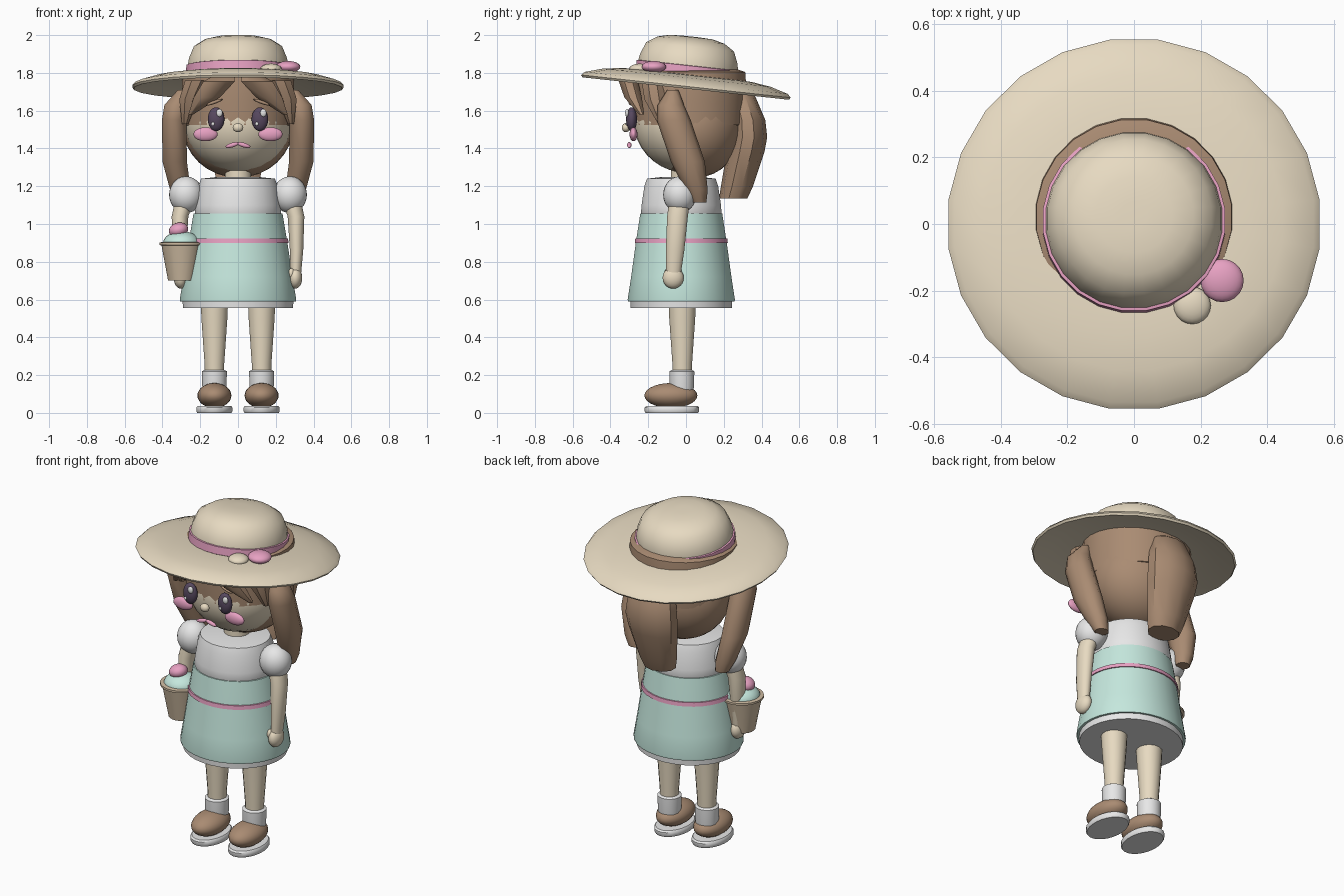
import bpy, bmesh
from math import sin, cos, pi, radians
from mathutils import Matrix, Euler, Vector

cube = bpy.data.objects.get("Cube")
if cube:
    bpy.data.objects.remove(cube, do_unlink=True)


def material(name, r, g, b):
    m = bpy.data.materials.new(name)
    m.use_nodes = True
    m.diffuse_color = (r, g, b, 1)
    m.node_tree.nodes["Principled BSDF"].inputs["Base Color"].default_value = (r, g, b, 1)
    return m


cream = material("straw cream", .82, .72, .55)
skin = material("light skin", .81, .71, .54)
brown = material("hair brown", .40, .26, .17)
white = material("white", .92, .92, .92)
mint = material("mint green", .57, .82, .74)
pink = material("rose pink", .83, .37, .56)
dark = material("dark plum", .095, .065, .115)
tan = material("basket tan", .62, .50, .36)


def finish(name, bm, mat, angle=40):
    bmesh.ops.recalc_face_normals(bm, faces=bm.faces)
    mesh = bpy.data.meshes.new(name)
    bm.to_mesh(mesh)
    bm.free()
    mesh.materials.append(mat)
    mesh.shade_smooth()
    mesh.set_sharp_from_angle(angle=radians(angle))
    ob = bpy.data.objects.new(name, mesh)
    bpy.context.scene.collection.objects.link(ob)
    return ob


def loft(name, rings, mat, sides=24, angle=40):
    """Skin horizontal elliptical rings (x, y, z, rx, ry) and cap both ends."""
    bm = bmesh.new()
    loops = []
    for x, y, z, rx, ry in rings:
        turns = [2 * pi * (i + .5) / sides for i in range(sides)]
        loops.append([bm.verts.new((x + rx * cos(t), y + ry * sin(t), z)) for t in turns])
    for a, b in zip(loops, loops[1:]):
        for i in range(sides):
            j = (i + 1) % sides
            bm.faces.new((a[i], a[j], b[j], b[i]))
    bm.faces.new(loops[0])
    bm.faces.new(loops[-1])
    return finish(name, bm, mat, angle)


def lathe(name, profile, mat, x=0, y=0, stretch=1, sides=24):
    return loft(name, [(x, y, z, r, r * stretch) for r, z in profile], mat, sides)


def ball(name, loc, size, mat, tilt=0, seg=20):
    bm = bmesh.new()
    bmesh.ops.create_uvsphere(bm, u_segments=seg, v_segments=seg // 2 + 2, radius=1)
    bm.transform(Matrix.LocRotScale(Vector(loc), Euler((0, radians(tilt), 0)), Vector(size)))
    return finish(name, bm, mat, 60)


# Head, hair mass and neck
lathe("neck", [(.072, 1.20), (.07, 1.34)], skin, y=-.01, sides=16)
ball("head", (0, .01, 1.54), (.285, .285, .27), skin, seg=32)
ball("back_hair", (0, .05, 1.52), (.293, .25, .275), brown, seg=28)
lathe("hair_cap", [(.28, 1.52), (.293, 1.525), (.30, 1.65), (.30, 1.75), (.296, 1.805),
                   (.25, 1.82)], brown, y=.02)

# Hair hanging at the back
loft("back_ponytail", [(0, .26, 1.73, .05, .03), (0, .29, 1.68, .11, .075),
                       (0, .325, 1.55, .15, .095), (0, .33, 1.46, .16, .10),
                       (0, .315, 1.38, .15, .10), (0, .27, 1.20, .115, .085),
                       (0, .25, 1.135, .095, .075)], brown, 10, 45)

# Hat, tilted up at the front
hat = [
    lathe("hat_brim", [(.27, .03), (.45, .005), (.555, -.018), (.563, -.006), (.545, .012),
                       (.45, .04), (.35, .054), (.26, .058)], cream),
    lathe("hat_crown", [(.268, .03), (.268, .10), (.262, .14), (.235, .205), (.18, .24),
                        (.115, .256), (.04, .259)], cream),
    lathe("hat_ribbon", [(.268, .055), (.277, .06), (.276, .104), (.268, .106)], pink),
]
for part in hat:
    part.location = (0, 0, 1.735)
    part.rotation_euler.x = radians(-6.2)
ball("hat_pink_flower", (.265, -.17, 1.832), (.065, .065, .031), pink)
ball("hat_cream_flower", (.175, -.245, 1.822), (.056, .056, .027), cream)

# Dress
lathe("blouse", [(.22, 1.03), (.231, 1.06), (.228, 1.10), (.212, 1.20), (.197, 1.24), (.10, 1.25)],
      white, y=-.025, stretch=.93)
lathe("skirt", [(.308, .59), (.31, .60), (.29, .72), (.263, .90), (.237, 1.055), (.2, 1.055)],
      mint, y=-.025, stretch=.92, sides=32)
lathe("waist_ribbon", [(.25, .897), (.269, .899), (.266, .922), (.25, .924)],
      pink, y=-.025, stretch=.92, sides=32)
lathe("petticoat", [(.293, .555), (.295, .60)], white, y=-.025, stretch=.92, sides=32)

# Nose
ball("nose", (0, -.318, 1.51), (.028, .022, .024), skin)

# Paired parts
for s, side in ((1, "left"), (-1, "right")):
    # Side hair and fringe
    loft(side + "_side_lock", [
        (s * .29, -.07, 1.71, .03, .03), (s * .325, -.08, 1.63, .068, .07),
        (s * .338, -.065, 1.55, .068, .09), (s * .335, .01, 1.33, .068, .09),
        (s * .305, .055, 1.18, .057, .06), (s * .29, .07, 1.115, .04, .038)], brown, 10, 45)
    loft(side + "_fringe_lock", [
        (s * .065, -.275, 1.795, .05, .025), (s * .10, -.305, 1.755, .09, .055),
        (s * .165, -.28, 1.67, .075, .05), (s * .25, -.235, 1.58, .014, .015)], brown, 8, 40)
    loft(side + "_temple_lock", [
        (s * .22, -.18, 1.76, .065, .06), (s * .26, -.165, 1.66, .055, .06),
        (s * .28, -.13, 1.53, .018, .02)], brown, 8, 40)
    # Face
    ball(side + "_eye", (s * .116, -.288, 1.555), (.044, .029, .063), dark)
    ball(side + "_eye_glint", (s * .116 + .018, -.312, 1.588), (.017, .01, .021), white, seg=12)
    ball(side + "_eye_small_glint", (s * .116 - .016, -.312, 1.53), (.009, .008, .01), white, seg=12)
    ball(side + "_eyebrow", (s * .125, -.29, 1.645), (.045, .014, .009), brown, s * 20)
    ball(side + "_cheek", (s * .172, -.278, 1.475), (.064, .021, .037), pink)
    ball(side + "_lip", (s * .03, -.300, 1.418), (.037, .012, .012), pink, s * 16)
    # Arm
    ball(side + "_sleeve", (s * .275, -.033, 1.155), (.09, .088, .097), white, seg=24)
    loft(side + "_arm", [
        (s * .285, -.035, 1.12, .05, .056), (s * .307, -.045, 1.04, .045, .056),
        (s * .31, -.058, .86, .036, .05), (s * .305, -.067, .72, .028, .038)], skin, 16)
    ball(side + "_hand", (s * .303, -.068, .715), (.037, .056, .057), skin)
    ball(side + "_thumb", (s * .282, -.095, .738), (.018, .02, .028), skin, seg=12)
    # Leg and shoe
    lathe(side + "_leg", [(.05, .15), (.053, .26), (.07, .50), (.074, .60)],
          skin, x=s * .125, y=-.02, sides=16)
    lathe(side + "_sock", [(.06, .10), (.065, .14), (.067, .22), (.054, .228)],
          white, x=s * .125, y=-.022, sides=20)
    ball(side + "_shoe", (s * .125, -.08, .092), (.09, .14, .066), brown, seg=24)
    lathe(side + "_sole", [(.092, 0), (.096, .008), (.096, .028), (.09, .037)],
          white, x=s * .125, y=-.075, stretch=1.52)

# Basket with its filling
bx, by = -.298, -.11
lathe("basket", [(.073, .70), (.108, .885), (.12, .89), (.12, .902), (.10, .905)],
      tan, bx, by, sides=20)
ball("basket_mint_scoop", (bx, by, .895), (.10, .10, .067), mint, seg=24)
ball("basket_pink_scoop", (bx - .017, by - .01, .968), (.052, .052, .039), pink, -15)
